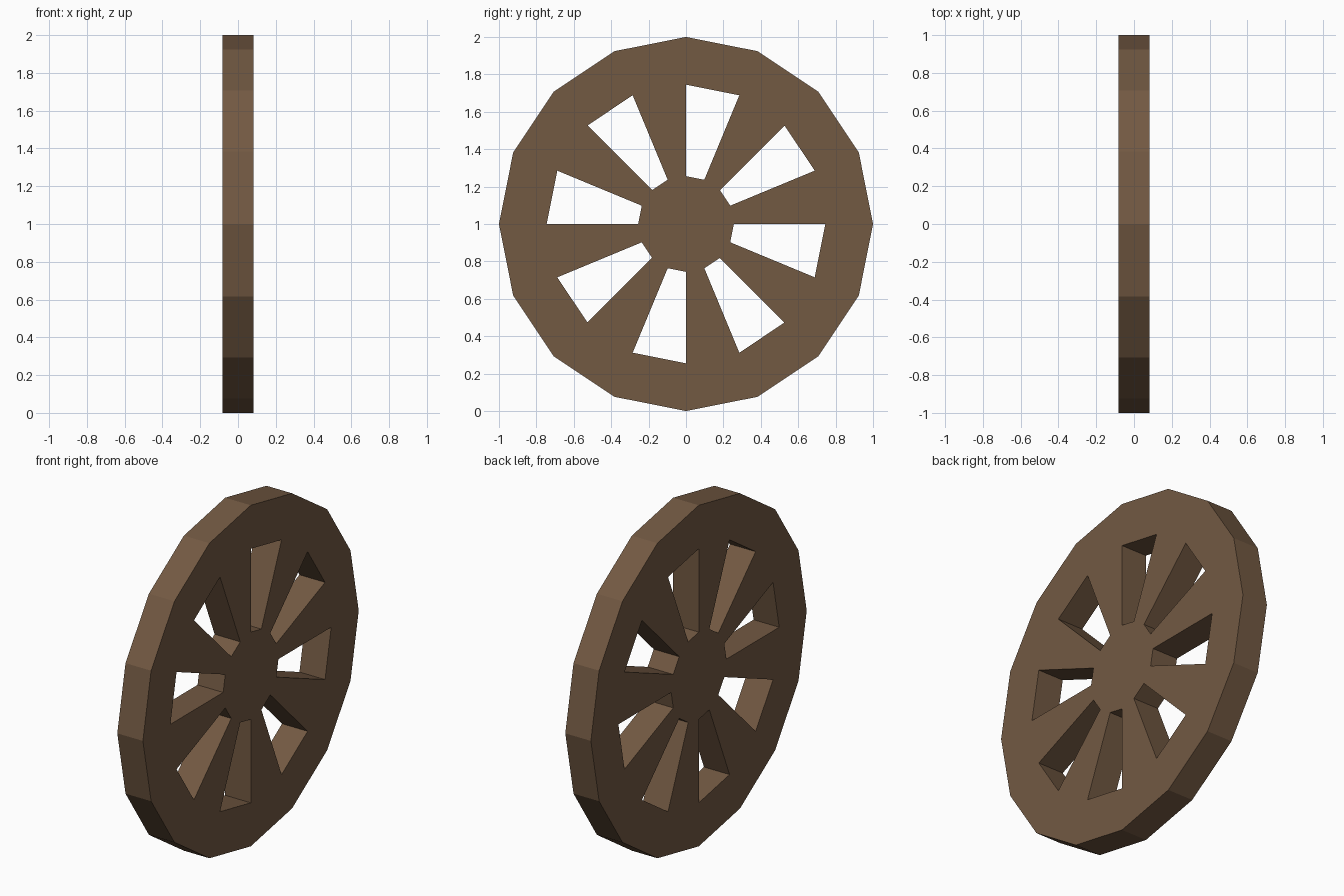
import bpy, bmesh
from math import sin, cos, pi

if "Cube" in bpy.data.objects:
    bpy.data.objects.remove(bpy.data.objects["Cube"])

SIDES = 16
RADII = (0.256, 0.745, 1.0)      # hub, inner rim, outer rim
HALF = 0.083                     # half thickness along x

bm = bmesh.new()

# Flat wheel outline: rings of points, clockwise from the top as seen from +x
rings = [[bm.verts.new((-HALF, r * sin(2 * pi * i / SIDES), 1 + r * cos(2 * pi * i / SIDES)))
          for i in range(SIDES)] for r in RADII]
hub, inner, outer = rings

# Hub disc, full rim, and a spoke in every second segment
bm.faces.new(hub)
for i in range(SIDES):
    j = (i + 1) % SIDES
    bm.faces.new((inner[i], inner[j], outer[j], outer[i]))
    if i % 2:
        bm.faces.new((hub[i], hub[j], inner[j], inner[i]))

# Give the wheel its thickness
ext = bmesh.ops.extrude_face_region(bm, geom=bm.faces[:], use_keep_orig=True)
moved = [g for g in ext["geom"] if isinstance(g, bmesh.types.BMVert)]
bmesh.ops.translate(bm, verts=moved, vec=(2 * HALF, 0, 0))
bmesh.ops.recalc_face_normals(bm, faces=bm.faces[:])

mesh = bpy.data.meshes.new("wheel")
bm.to_mesh(mesh)
bm.free()
wheel = bpy.data.objects.new("wheel", mesh)
bpy.context.collection.objects.link(wheel)

# Brown wood
wood = bpy.data.materials.new("wood")
wood.diffuse_color = (0.17, 0.10, 0.055, 1)
wood.use_nodes = True
wood.node_tree.nodes["Principled BSDF"].inputs["Base Color"].default_value = wood.diffuse_color
mesh.materials.append(wood)
